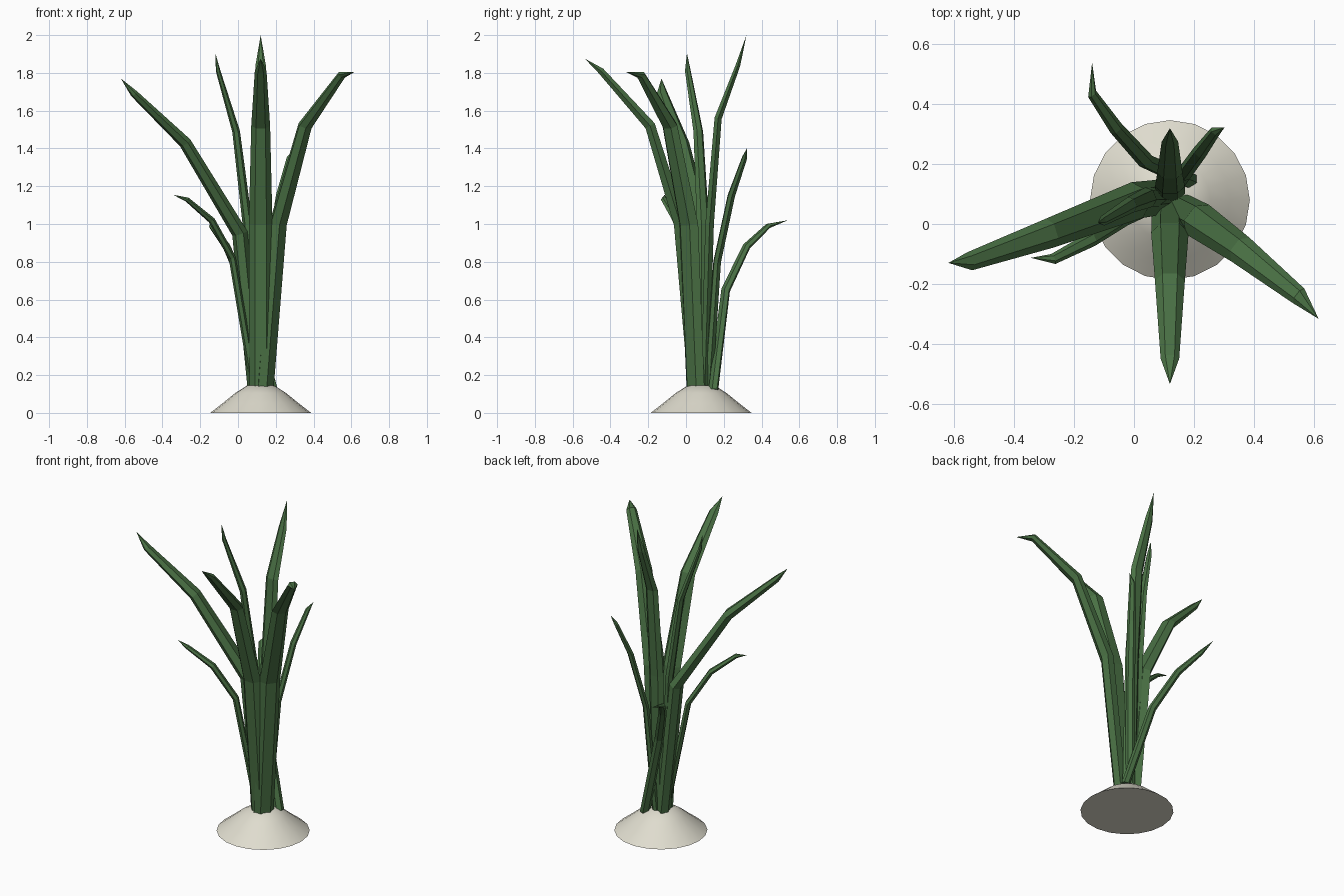
import bpy, bmesh, math
from mathutils import Vector

if "Cube" in bpy.data.objects:
    bpy.data.objects.remove(bpy.data.objects["Cube"])


def material(name, color):
    m = bpy.data.materials.new(name)
    m.diffuse_color = color
    m.use_nodes = True
    m.node_tree.nodes["Principled BSDF"].inputs["Base Color"].default_value = m.diffuse_color
    return m


GREEN = material("leaf_green", (0.07, 0.17, 0.06, 1))
CREAM = material("bulb_cream", (0.74, 0.72, 0.62, 1))


def finish(bm, name, mat):
    bmesh.ops.recalc_face_normals(bm, faces=bm.faces)
    me = bpy.data.meshes.new(name)
    bm.to_mesh(me)
    bm.free()
    me.materials.append(mat)
    ob = bpy.data.objects.new(name, me)
    bpy.context.collection.objects.link(ob)
    return ob


def bridge(bm, a, b):
    n = len(a)
    for i in range(n):
        bm.faces.new((a[i], a[(i + 1) % n], b[(i + 1) % n], b[i]))


def leaf(name, points, widths, flat=0.55):
    """Flattened six-sided blade along a path, closing to a point."""
    pts = [Vector(p) for p in points]
    head = pts[-1] - pts[0]
    side = Vector((-head.y, head.x, 0)).normalized()
    bm = bmesh.new()
    prev = None
    for i, w in enumerate(widths):
        d_out = (pts[i + 1] - pts[i]).normalized()
        d_in = (pts[i] - pts[i - 1]).normalized() if i else Vector((0, 0, 1))
        normal = (d_in + d_out).cross(side).normalized()
        ring = []
        for k in range(6):
            a = math.radians(60 * k)
            ring.append(bm.verts.new(pts[i] + side * math.cos(a) * w / 2
                                     + normal * math.sin(a) * w * flat / 2 / 0.866))
        if prev:
            bridge(bm, prev, ring)
        else:
            bm.faces.new(ring)
        prev = ring
    tip = bm.verts.new(pts[-1])
    for k in range(6):
        bm.faces.new((prev[k], prev[(k + 1) % 6], tip))
    return finish(bm, name, GREEN)


# bulb mound: 20-sided revolved profile
bm = bmesh.new()
prev = None
for r, z in [(0.267, 0), (0.2, 0.052), (0.135, 0.105), (0.07, 0.146)]:
    ring = [bm.verts.new((0.12 + r * math.cos(math.tau * k / 20),
                          0.08 + r * math.sin(math.tau * k / 20), z)) for k in range(20)]
    if prev:
        bridge(bm, prev, ring)
    else:
        bm.faces.new(ring)
    prev = ring
bm.faces.new(prev)
bulb = finish(bm, "bulb", CREAM)
bpy.context.view_layer.objects.active = bulb
bulb.select_set(True)
bpy.ops.object.shade_smooth_by_angle(angle=math.radians(35))

# large blades
BIG = [0.12, 0.125, 0.10, 0.062]
leaf("front_leaf", [(0.12, 0.045, 0.14), (0.12, -0.03, 1.0), (0.12, -0.19, 1.52),
                    (0.12, -0.45, 1.81), (0.12, -0.535, 1.875)], BIG)
leaf("back_leaf", [(0.12, 0.10, 0.14), (0.12, 0.125, 1.0), (0.12, 0.17, 1.56),
                   (0.12, 0.275, 1.84), (0.12, 0.32, 2.0)], [0.1, 0.1, 0.085, 0.055], 0.45)
leaf("left_leaf", [(0.09, 0.09, 0.14), (0.01, 0.08, 0.95), (-0.28, -0.03, 1.43),
                   (-0.55, -0.125, 1.69), (-0.62, -0.13, 1.77)], BIG)
leaf("right_leaf", [(0.145, 0.05, 0.14), (0.212, 0.015, 1.0), (0.355, -0.085, 1.52),
                    (0.55, -0.24, 1.79), (0.617, -0.317, 1.805)], BIG)

# thin blades
THIN = [0.055, 0.052, 0.05, 0.036]
leaf("thin_tall_leaf", [(0.09, 0.09, 0.14), (0.05, 0.09, 1.0), (-0.01, 0.065, 1.49),
                        (-0.105, 0.01, 1.81), (-0.12, 0.005, 1.905)],
     [0.075, 0.07, 0.055, 0.033], 0.6)
leaf("thin_left_leaf", [(0.085, 0.075, 0.14), (-0.03, 0.02, 0.82), (-0.14, -0.05, 1.02),
                        (-0.27, -0.117, 1.13), (-0.345, -0.113, 1.155)], THIN, 0.6)
leaf("thin_back_right_leaf", [(0.13, 0.12, 0.14), (0.165, 0.165, 0.8), (0.22, 0.24, 1.15),
                              (0.272, 0.31, 1.35), (0.302, 0.322, 1.4)], THIN, 0.6)
leaf("thin_back_left_leaf", [(0.185, 0.145, 0.125), (0.04, 0.21, 0.65), (-0.06, 0.32, 0.88),
                             (-0.14, 0.435, 0.99), (-0.14, 0.54, 1.02)],
     [0.06, 0.055, 0.048, 0.034], 0.7)
